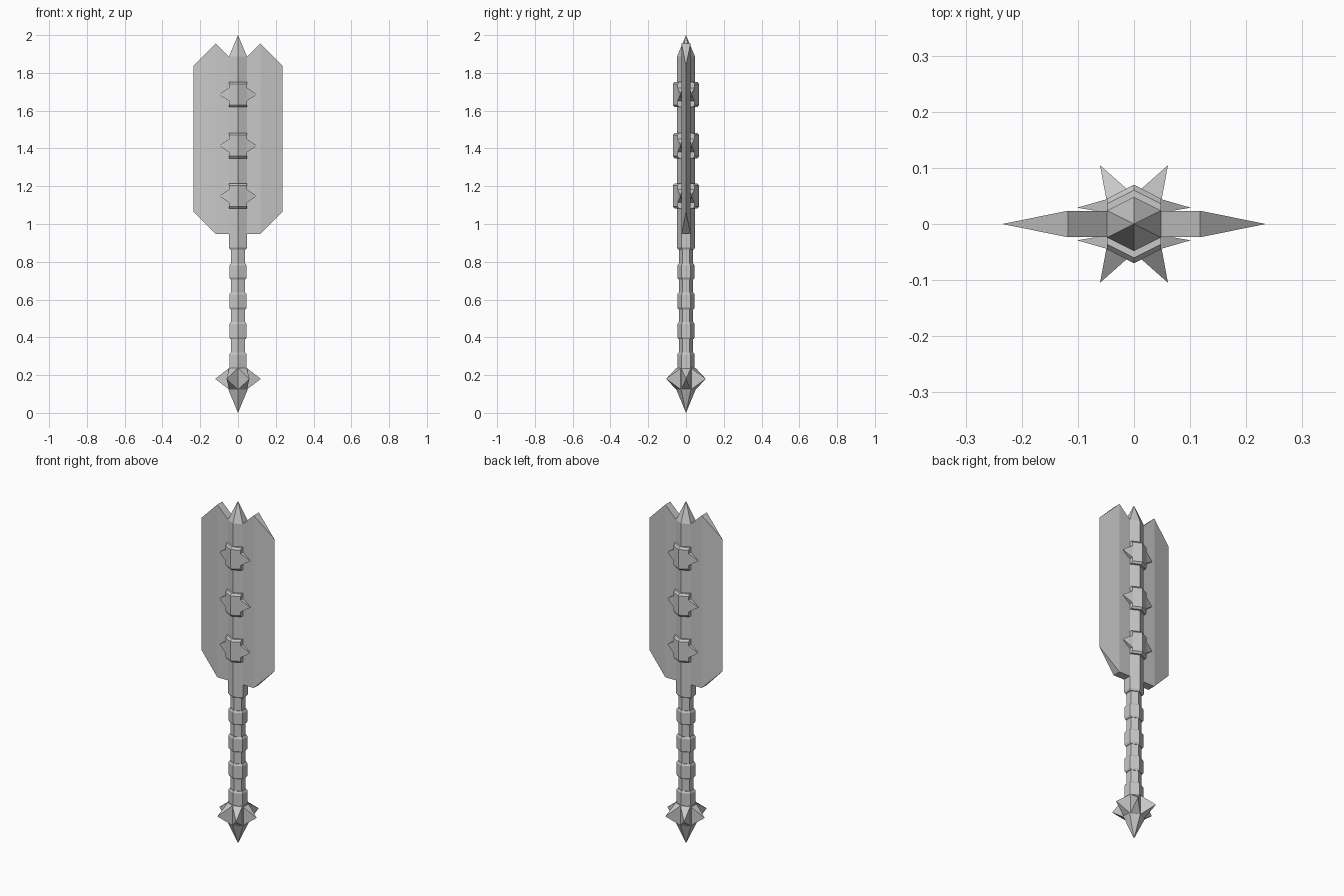
import bpy, math

cube = bpy.data.objects.get("Cube")
if cube:
    bpy.data.objects.remove(cube, do_unlink=True)

steel = bpy.data.materials.new("grey steel")
steel.use_nodes = True
GREY = (0.58, 0.58, 0.58, 1)
steel.diffuse_color = GREY
steel.node_tree.nodes["Principled BSDF"].inputs["Base Color"].default_value = GREY


def make(name, verts, faces):
    mesh = bpy.data.meshes.new(name)
    mesh.from_pydata(verts, [], faces)
    mesh.materials.append(steel)
    obj = bpy.data.objects.new(name, mesh)
    bpy.context.collection.objects.link(obj)
    # Consistent outward normals
    import bmesh
    bm = bmesh.new()
    bm.from_mesh(mesh)
    bmesh.ops.recalc_face_normals(bm, faces=bm.faces)
    bm.to_mesh(mesh)
    bm.free()
    return obj


def hexagon(w, side, ridge):
    """Six-sided outline with ridges at front and back."""
    return [(0, -ridge), (w, -side), (w, side), (0, ridge), (-w, side), (-w, -side)]


def loft(name, sections):
    """Stack of hexagons given as (z, half width, side depth, ridge depth)."""
    verts, faces = [], []
    for z, w, side, ridge in sections:
        verts += [(x, y, z) for x, y in hexagon(w, side, ridge)]
    for k in range(len(sections) - 1):
        for i in range(6):
            a, b = k * 6 + i, k * 6 + (i + 1) % 6
            faces.append((a, b, b + 6, a + 6))
    last = len(verts) - 6
    faces += [tuple(range(5, -1, -1)), tuple(range(last, last + 6))]
    return make(name, verts, faces)


def hex_rod(name, *levels):
    return loft(name, [(z, r, r / 2, r) for z, r in levels])


def pyramid(name, base, tip):
    n = len(base)
    faces = [(i, (i + 1) % n, n) for i in range(n)] + [tuple(range(n - 1, -1, -1))]
    return make(name, base + [tip], faces)


# Shaft: thin grip core, thick upper rod, points at both ends
R = 0.048
hex_rod("grip_core", (0.2, 0.037), (0.88, 0.037))
hex_rod("blade_shaft", (0.865, 0.042), (0.875, R), (1.886, R))
pyramid("top_point", [(x, y, 1.886) for x, y in hexagon(R, R / 2, R)], (0, 0, 2))

# Grip collars
for i, (low, high) in enumerate([(0.22, 0.32), (0.39, 0.48), (0.547, 0.637), (0.706, 0.79)]):
    hex_rod(f"grip_collar_{i + 1}", (low, 0.04), (low + 0.01, 0.046),
            (high - 0.01, 0.046), (high, 0.04))

# Spiked pommel: one spike on each side of a hexagonal block
P, LOW, HIGH = 0.051, 0.123, 0.238
hex_rod("pommel_block", (LOW, P), (HIGH, P))
pyramid("pommel_point", [(x, y, LOW) for x, y in hexagon(P, P / 2, P)], (0, 0, 0))
ring = hexagon(P * 0.9, P / 2, P)
for i in range(6):
    (ax, ay), (bx, by) = ring[i], ring[(i + 1) % 6]
    angle = math.radians(-60 + 60 * i)
    pyramid(f"pommel_spike_{i + 1}",
            [(ax, ay, LOW), (bx, by, LOW), (bx, by, HIGH), (ax, ay, HIGH)],
            (0.121 * math.cos(angle), 0.121 * math.sin(angle), 0.18))

# Blades: flat inner slab tapering to a sharp outer edge
T = 0.0235
for side, s in (("left", 1), ("right", -1)):
    inner = [(0.02, 0.947), (0.118, 0.947), (0.118, 1.955), (0.047, 1.886), (0.02, 1.886)]
    verts = [(s * x, -T, z) for x, z in inner] + [(s * x, T, z) for x, z in inner]
    verts += [(s * 0.235, 0, 1.065), (s * 0.235, 0, 1.839)]
    make(f"{side}_blade", verts, [
        (0, 1, 2, 3, 4), (9, 8, 7, 6, 5), (0, 5, 6, 1), (2, 7, 8, 3), (3, 8, 9, 4), (4, 9, 5, 0),
        (1, 10, 11, 2), (6, 7, 11, 10), (1, 6, 10), (2, 11, 7)])

# Blade bands with side spikes lying over the slab, front and back
for i, c in enumerate((1.148, 1.415, 1.686)):
    h = 0.067
    loft(f"band_{i + 1}", [
        (c - h, R, 0.036, 0.06), (c - h + 0.011, R, 0.045, 0.07),
        (c + h - 0.011, R, 0.045, 0.07), (c + h, R, 0.036, 0.06)])
    for side, s in (("left", 1), ("right", -1)):
        for face, f in (("front", -1), ("back", 1)):
            x, b = s * 0.046, 0.036
            pyramid(f"band_{i + 1}_{face}_{side}_spike",
                    [(x, f * 0.02, c - b), (x, f * 0.045, c - b),
                     (x, f * 0.045, c + b), (x, f * 0.02, c + b)],
                    (s * 0.101, f * 0.029, c))
